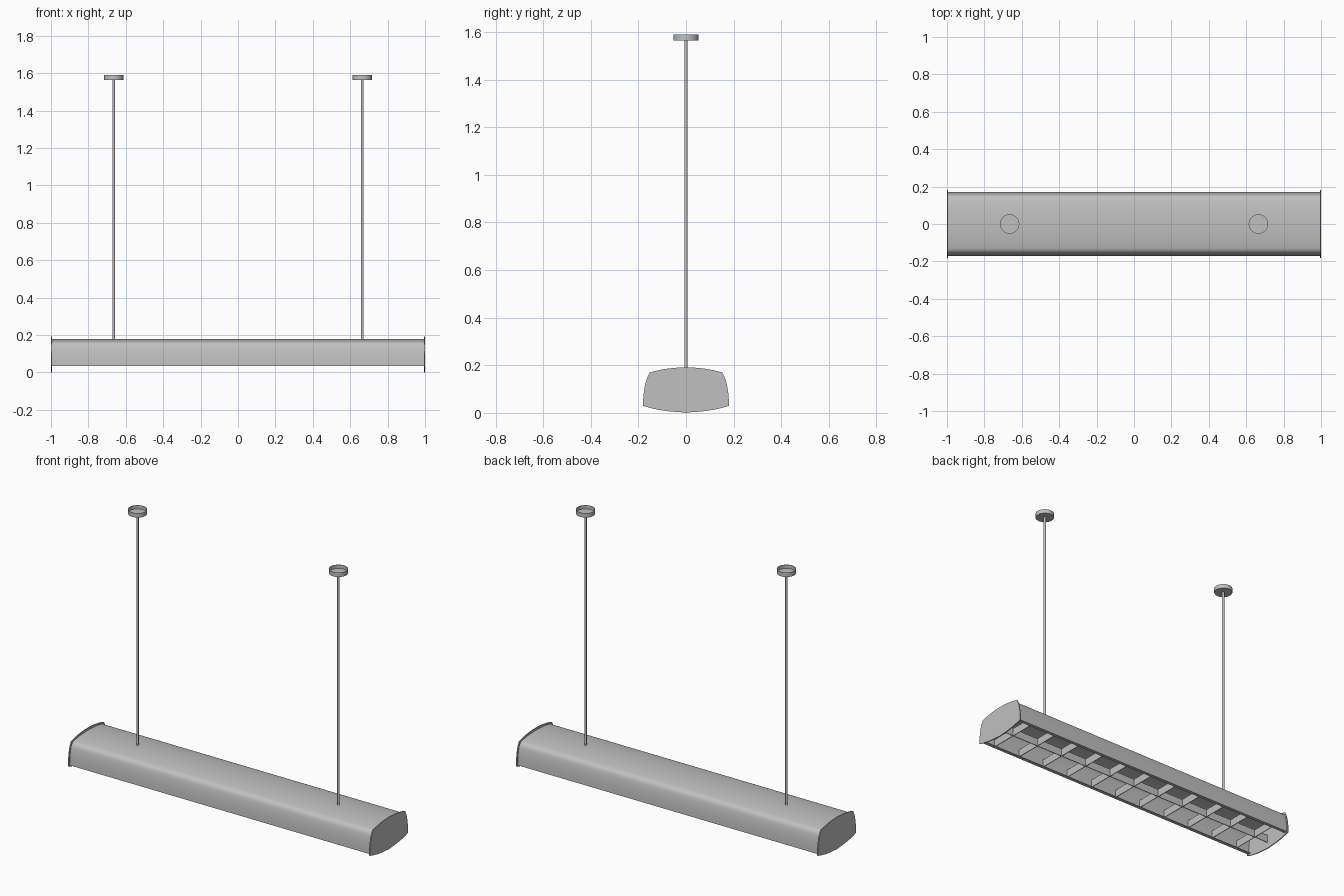
import bpy, bmesh, math
from mathutils import Vector, Matrix

if "Cube" in bpy.data.objects:
    bpy.data.objects.remove(bpy.data.objects["Cube"])

grey = bpy.data.materials.new("satin_grey")
grey.use_nodes = True
grey.diffuse_color = (0.53, 0.53, 0.53, 1)
grey.node_tree.nodes["Principled BSDF"].inputs["Base Color"].default_value = (0.53, 0.53, 0.53, 1)


def finish(name, bm, smooth=True):
    bmesh.ops.remove_doubles(bm, verts=bm.verts, dist=1e-5)
    bmesh.ops.recalc_face_normals(bm, faces=bm.faces)
    mesh = bpy.data.meshes.new(name)
    bm.to_mesh(mesh)
    bm.free()
    mesh.materials.append(grey)
    obj = bpy.data.objects.new(name, mesh)
    bpy.context.collection.objects.link(obj)
    if smooth:
        bpy.ops.object.select_all(action='DESELECT')
        obj.select_set(True)
        bpy.context.view_layer.objects.active = obj
        bpy.ops.object.shade_smooth_by_angle(angle=math.radians(35))
    return obj


def extrude_x(name, outline, x0, x1, smooth=True):
    """Extrude a closed (y, z) outline along x."""
    bm = bmesh.new()
    face = bm.faces.new([bm.verts.new((x0, y, z)) for y, z in outline])
    side = bmesh.ops.extrude_face_region(bm, geom=[face], use_keep_orig=True)
    verts = [v for v in side["geom"] if isinstance(v, bmesh.types.BMVert)]
    bmesh.ops.translate(bm, verts=verts, vec=(x1 - x0, 0, 0))
    return finish(name, bm, smooth)


def lathe(name, profile, x, steps=40):
    """Turn an (r, z) profile around a vertical axis at x."""
    bm = bmesh.new()
    verts = [bm.verts.new((x + r, 0, z)) for r, z in profile]
    edges = [bm.edges.new(pair) for pair in zip(verts, verts[1:])]
    bmesh.ops.spin(bm, geom=verts + edges, cent=(x, 0, 0), axis=(0, 0, 1),
                   angle=math.tau, steps=steps)
    return finish(name, bm)


def bezier(a, b, c, n):
    """Points on a quadratic curve from a to c."""
    return [((1 - t) ** 2 * a[0] + 2 * t * (1 - t) * b[0] + t * t * c[0],
             (1 - t) ** 2 * a[1] + 2 * t * (1 - t) * b[1] + t * t * c[1])
            for t in (i / n for i in range(n + 1))]


def mirrored(half):
    """Complete a half outline running from the +y edge to the centre."""
    return half + [(-y, z) for y, z in reversed(half[:-1])]


def half_shell(inset):
    """Side wall, rounded shoulder and gently arched roof."""
    wall = bezier((0.172, 0.035), (0.170, 0.105), (0.158, 0.142), 5)
    shoulder = bezier((0.158, 0.142), (0.151, 0.162), (0.128, 0.167), 6)
    roof = bezier((0.128, 0.167), (0.07, 0.179), (0, 0.179), 6)
    pts = wall + shoulder[1:] + roof[1:]
    return [(y * (1 - inset / 0.17), z - inset * (z - 0.035) / 0.144) for y, z in pts]


# Housing: thin trough, open below
outer = mirrored(half_shell(0))
inner = mirrored(half_shell(0.005))
extrude_x("housing", outer + inner[::-1], -0.994, 0.994)

# End plates with arched top and bottom
plate_half = (bezier((0, 0.003), (0.10, 0.003), (0.181, 0.030), 8)[1:]
              + bezier((0.181, 0.030), (0.179, 0.128), (0.152, 0.170), 8)[1:]
              + bezier((0.152, 0.170), (0.08, 0.191), (0, 0.191), 8)[1:])
plate = [(0, 0.0)] + plate_half + [(-y, z) for y, z in reversed(plate_half[:-1])]
for side, name in ((1, "left_end_plate"), (-1, "right_end_plate")):
    extrude_x(name, plate, side * 0.994, side * 1.0)

# Inward lips along the lower edges, and the central louvre spine
for side, name in ((1, "back_lip"), (-1, "front_lip")):
    extrude_x(name, [(side * 0.170, 0.035), (side * 0.152, 0.035),
                     (side * 0.152, 0.039), (side * 0.170, 0.039)], -0.994, 0.994, False)
extrude_x("louvre_spine", [(-0.002, 0.038), (0.002, 0.038),
                           (0.002, 0.085), (-0.002, 0.085)], -0.994, 0.994, False)

# Cross louvre blades
for i in range(11):
    x = -0.9 + i * 0.18
    extrude_x(f"louvre_blade_{i + 1}", [(-0.162, 0.038), (0.162, 0.038),
                                       (0.162, 0.085), (-0.162, 0.085)],
              x - 0.002, x + 0.002, False)

# Suspension rods and open ceiling cups
for x, side in ((0.665, "left"), (-0.665, "right")):
    lathe(side + "_rod", [(0, 0.172), (0.007, 0.172), (0.007, 1.568), (0, 1.568)], x, 16)
    lathe(side + "_ceiling_cup", [(0, 1.564), (0.052, 1.564), (0.052, 1.59),
                                  (0.050, 1.59), (0.050, 1.568), (0, 1.568)], x)
